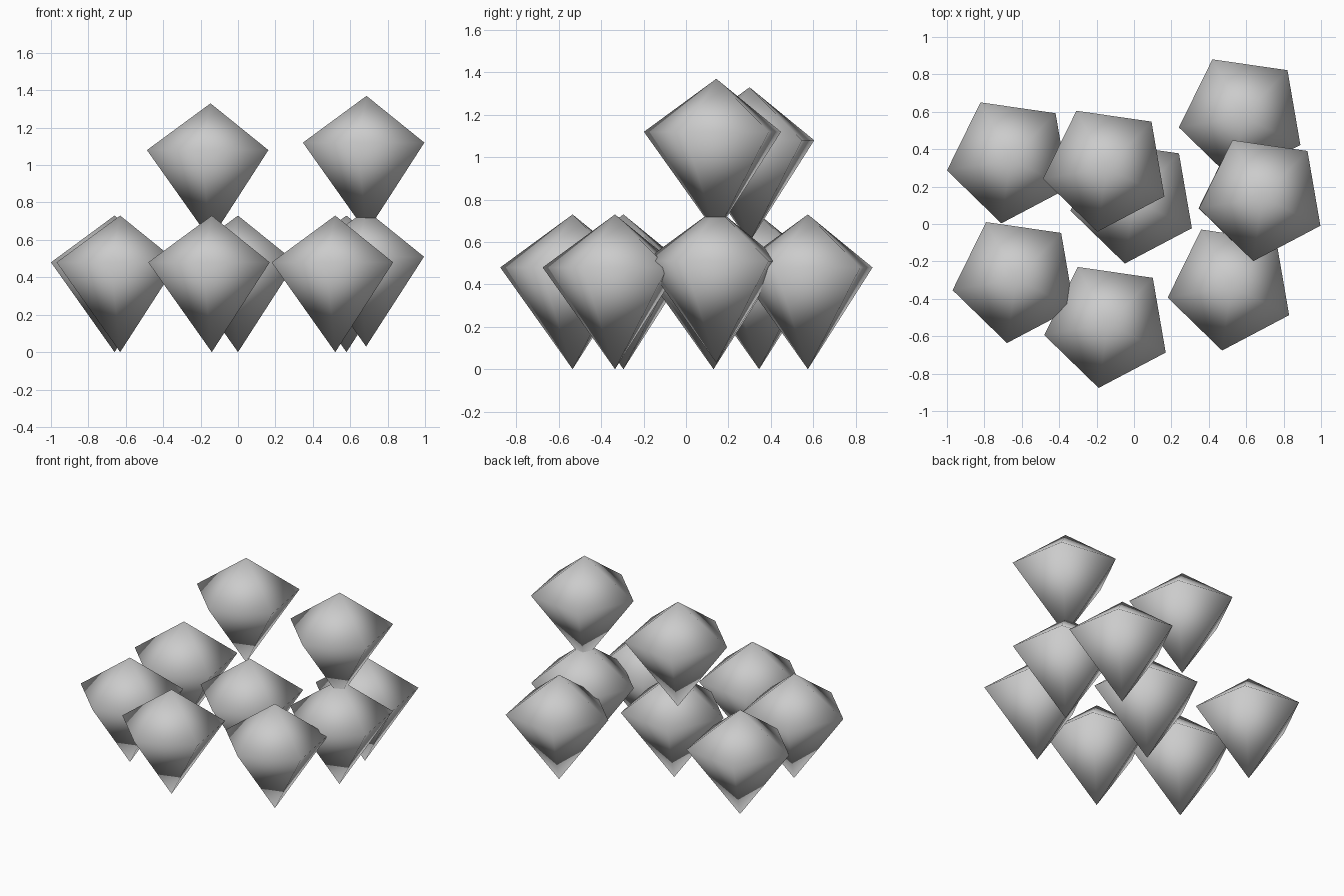
import bpy, bmesh
from math import cos, sin, radians

if "Cube" in bpy.data.objects:
    bpy.data.objects.remove(bpy.data.objects["Cube"])

RADIUS = 0.345      # corner radius of the five-sided girdle
TURN = -26.2        # angle of the first corner, in degrees
GIRDLE_Z = 0.48     # height of the girdle above the lower tip
HEIGHT = 0.73       # tip to tip

# One shared gem: a five-sided double pyramid, smooth shaded
mesh = bpy.data.meshes.new("gem")
bm = bmesh.new()
tip = bm.verts.new((0, 0, 0))
crown = bm.verts.new((0, 0, HEIGHT))
ring = []
for i in range(5):
    a = radians(TURN + 72 * i)
    ring.append(bm.verts.new((RADIUS * cos(a), RADIUS * sin(a), GIRDLE_Z)))
for i in range(5):
    a, b = ring[i], ring[(i + 1) % 5]
    bm.faces.new((a, b, crown))
    bm.faces.new((b, a, tip))
for f in bm.faces:
    f.smooth = True
bm.to_mesh(mesh)
bm.free()


def place(name, spots):
    for i, spot in enumerate(spots, 1):
        obj = bpy.data.objects.new(f"{name}_{i}", mesh)
        obj.location = spot
        bpy.context.collection.objects.link(obj)


# Gems standing on the ground
place("lower_gem", [
    (-0.66, 0.345, 0), (-0.63, -0.295, 0), (-0.14, -0.535, 0), (0, 0.13, 0),
    (0.52, -0.335, 0), (0.58, 0.575, 0), (0.685, 0.143, 0.03),
])

# Gems stacked above
place("upper_gem", [(-0.147, 0.30, 0.60), (0.687, 0.143, 0.64)])
